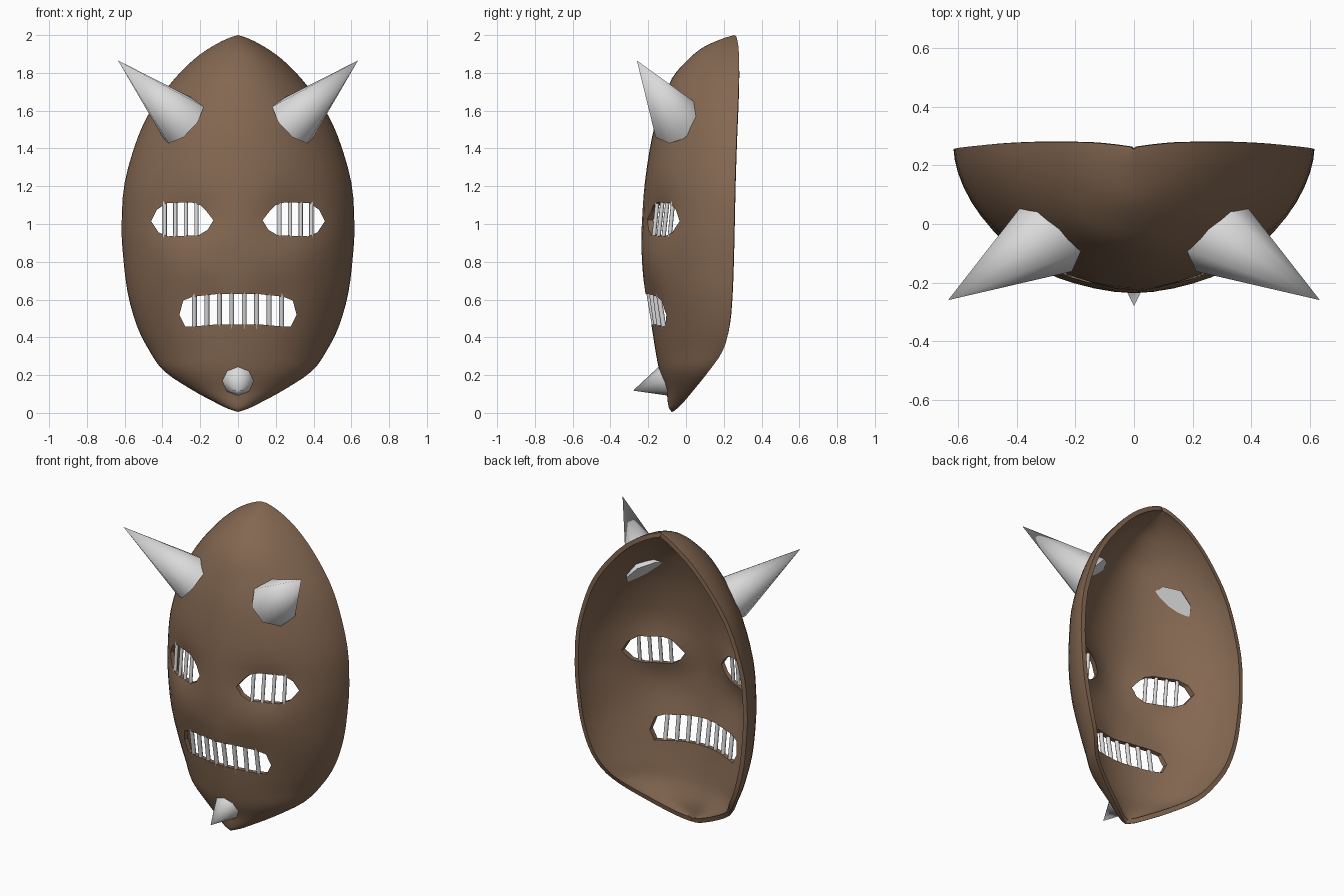
import bpy, bmesh, math
from mathutils import Vector

if "Cube" in bpy.data.objects:
    bpy.data.objects.remove(bpy.data.objects["Cube"])


def material(name, rgb):
    m = bpy.data.materials.new(name)
    m.diffuse_color = (*rgb, 1)
    m.use_nodes = True
    m.node_tree.nodes["Principled BSDF"].inputs["Base Color"].default_value = m.diffuse_color
    return m


BROWN = material("brown wood", (0.23, 0.137, 0.083))
GREY = material("light grey horn", (0.7, 0.7, 0.7))

# Mask profile: height, half width, front y at the centre, y of the rim
KNOTS = [Vector(k) for k in (
    (0.005, 0, -0.075, -0.07), (0.025, 0.06, -0.09, -0.045), (0.06, 0.13, -0.097, -0.01),
    (0.12, 0.24, -0.105, 0.04), (0.22, 0.39, -0.14, 0.12), (0.33, 0.47, -0.162, 0.195),
    (0.46, 0.535, -0.183, 0.23), (0.64, 0.585, -0.22, 0.245), (0.85, 0.61, -0.235, 0.252),
    (1.0, 0.616, -0.235, 0.255), (1.22, 0.6, -0.218, 0.26), (1.46, 0.53, -0.18, 0.268),
    (1.62, 0.45, -0.135, 0.275), (1.77, 0.335, -0.075, 0.28), (1.87, 0.235, 0.01, 0.28),
    (1.935, 0.145, 0.09, 0.278), (1.98, 0.06, 0.19, 0.27), (2.0, 0, 0.255, 0.262))]


def dense_rows(n=3):
    rows = []
    for i in range(len(KNOTS) - 1):
        a, b = KNOTS[max(i - 1, 0)], KNOTS[i]
        c, d = KNOTS[i + 1], KNOTS[min(i + 2, len(KNOTS) - 1)]
        for j in range(n):
            t = j / n
            rows.append(0.5 * (2 * b + (c - a) * t + (2 * a - 5 * b + 4 * c - d) * t * t
                               + (3 * b - a - 3 * c + d) * t ** 3))
    return rows + [KNOTS[-1]]


ROWS = dense_rows()


def bump(x, z, cx, cz, sx, sz):
    return math.exp(-((x - cx) / sx) ** 2 - ((z - cz) / sz) ** 2)


def face_y(x, row):
    """Depth of the mask face, with sunken eye sockets and upper lip."""
    z, w, front, rim = row
    u = min(abs(x) / w, 1) if w > 1e-5 else 0
    y = front + (rim - front) * (1 - (1 - u * u) ** 0.6)
    ax = abs(x)
    y += 0.045 * bump(ax, z, 0.28, 1.04, 0.15, 0.12)
    y += 0.022 * bump(ax, z, 0.17, 0.6, 0.14, 0.1)
    y -= 0.012 * bump(ax, z, 0.33, 0.8, 0.13, 0.12)
    return y


def surface_y(x, z):
    for a, b in zip(ROWS, ROWS[1:]):
        if a[0] <= z <= b[0]:
            return face_y(x, a.lerp(b, (z - a[0]) / (b[0] - a[0])))


def make(name, bm, mat):
    me = bpy.data.meshes.new(name)
    bm.to_mesh(me)
    bm.free()
    me.materials.append(mat)
    ob = bpy.data.objects.new(name, me)
    bpy.context.collection.objects.link(ob)
    return ob


def select(ob):
    bpy.ops.object.select_all(action='DESELECT')
    ob.select_set(True)
    bpy.context.view_layer.objects.active = ob


def smooth(ob, deg):
    select(ob)
    bpy.ops.object.shade_smooth_by_angle(angle=math.radians(deg))


def prism(name, outline):
    """Cutter: outline in x and z, extruded along y."""
    bm = bmesh.new()
    f = bm.faces.new([bm.verts.new((x, -0.6, z)) for x, z in outline])
    top = bmesh.ops.extrude_face_region(bm, geom=[f])["geom"]
    bmesh.ops.translate(bm, vec=(0, 1.2, 0),
                        verts=[v for v in top if isinstance(v, bmesh.types.BMVert)])
    bmesh.ops.recalc_face_normals(bm, faces=bm.faces)
    ob = make(name, bm, BROWN)
    ob.hide_render = True
    return ob


def add_cone(bm, base, tip, r1, r2, sides):
    base, tip = Vector(base), Vector(tip)
    axis = tip - base
    mat = axis.to_track_quat('Z', 'Y').to_matrix().to_4x4()
    mat.translation = (base + tip) / 2
    bmesh.ops.create_cone(bm, cap_ends=True, segments=sides, radius1=r1, radius2=r2,
                          depth=axis.length, matrix=mat)


# Mask shell
bm = bmesh.new()
COLS = 28
grid = []
for row in ROWS:
    xs = [row[1] * math.sin(math.pi * (i / COLS - 0.5)) for i in range(COLS + 1)]
    if row[1] < 1e-5:
        grid.append([bm.verts.new((0, row[2], row[0]))] * (COLS + 1))
    else:
        grid.append([bm.verts.new((x, face_y(x, row), row[0])) for x in xs])
for a, b in zip(grid, grid[1:]):
    for i in range(COLS):
        bm.faces.new(dict.fromkeys((a[i], a[i + 1], b[i + 1], b[i])))
mask = make("mask_shell", bm, BROWN)
thick = mask.modifiers.new("thickness", 'SOLIDIFY')
thick.thickness = 0.028
thick.offset = -1

# Eye and mouth openings
EYE = [(.13, 1.02), (.165, 1.065), (.2, 1.1), (.25, 1.115), (.38, 1.11), (.43, 1.075),
       (.46, 1.015), (.42, .955), (.37, .935), (.21, .94), (.16, .97)]
LIP = [(.1, .63), (.24, .615), (.29, .595), (.31, .52), (.28, .458), (.23, .458), (.12, .468)]
cutters = [prism("eye_cutter", EYE),
           prism("eye_cutter", [(-x, z) for x, z in EYE]),
           prism("mouth_cutter", LIP + [(-x, z) for x, z in reversed(LIP)])]
for c in cutters:
    m = mask.modifiers.new("cut", 'BOOLEAN')
    m.operation, m.object, m.solver = 'DIFFERENCE', c, 'EXACT'
select(mask)
for m in list(mask.modifiers):
    bpy.ops.object.modifier_apply(modifier=m.name)
for c in cutters:
    bpy.data.objects.remove(c)
smooth(mask, 40)


# Bars behind the openings
def bars(name, xs, z0, z1, r):
    bm = bmesh.new()
    for x in xs:
        add_cone(bm, (x, surface_y(x, z0) + 0.014, z0),
                 (x, surface_y(x, z1) + 0.014, z1), r, r, 8)
    smooth(make(name, bm, GREY), 50)


for side, s in (("left", -1), ("right", 1)):
    bars(side + "_eye_bars", [s * (0.22 + 0.056 * i) for i in range(4)], 0.925, 1.125, 0.011)
    # Horns
    bm = bmesh.new()
    add_cone(bm, (s * 0.29, -0.04, 1.54), (s * 0.635, -0.26, 1.865), 0.145, 0, 8)
    smooth(make(side + "_horn", bm, GREY), 50)
bars("mouth_bars", [0.066 * (i - 3.5) for i in range(8)], 0.445, 0.64, 0.013)

# Chin spike
bm = bmesh.new()
add_cone(bm, (0, -0.105, 0.173), (0, -0.28, 0.118), 0.088, 0, 8)
smooth(make("chin_spike", bm, GREY), 60)
